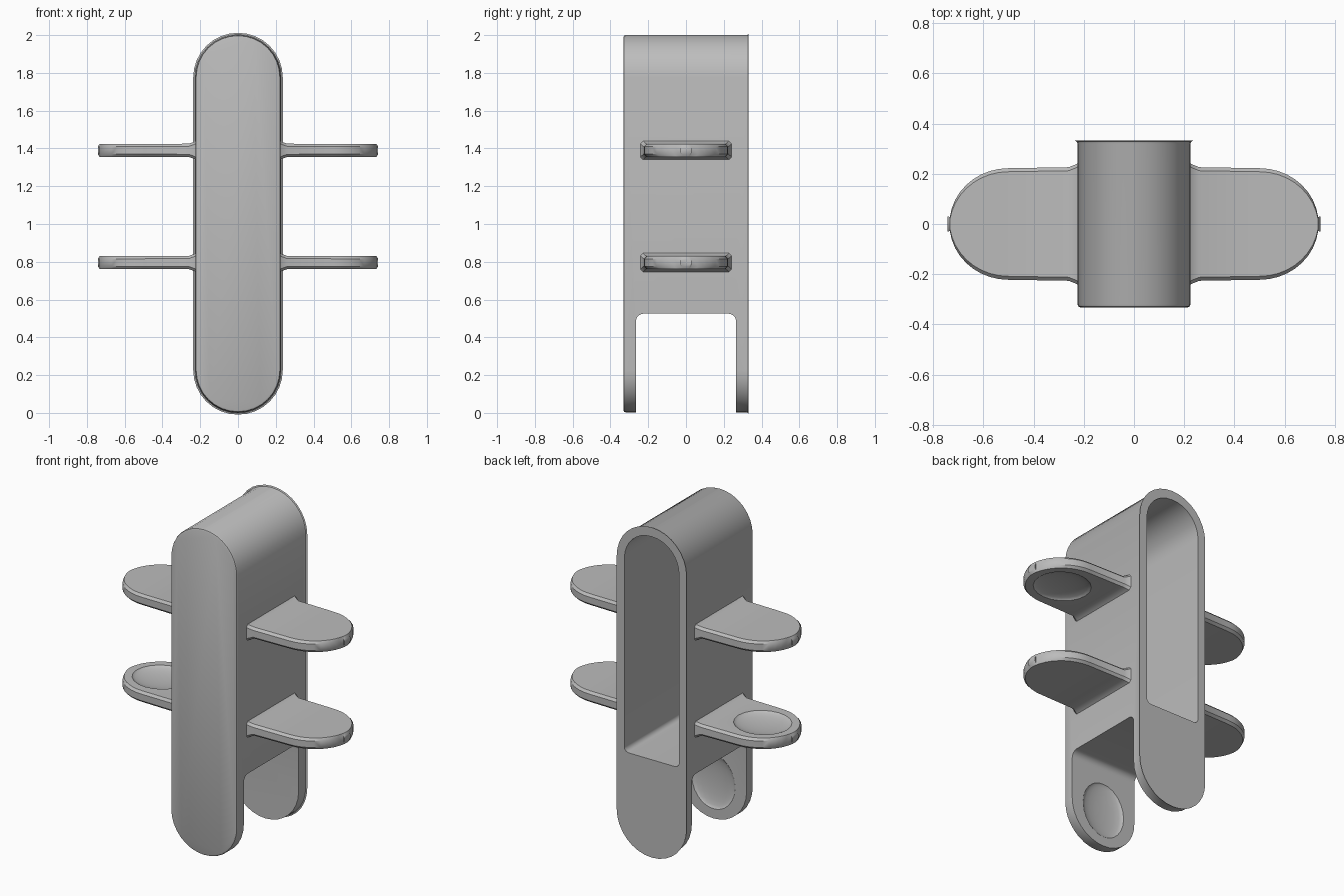
import bpy, bmesh
from math import sin, cos, pi, radians
from mathutils import Matrix

old = bpy.data.objects.get("Cube")
if old:
    bpy.data.objects.remove(old, do_unlink=True)

grey = bpy.data.materials.new("plain grey")
grey.use_nodes = True
colour = (0.5, 0.5, 0.5, 1)
grey.diffuse_color = colour
grey.node_tree.nodes["Principled BSDF"].inputs["Base Color"].default_value = colour


def make_object(name, bm):
    bmesh.ops.recalc_face_normals(bm, faces=bm.faces)
    mesh = bpy.data.meshes.new(name)
    bm.to_mesh(mesh)
    bm.free()
    mesh.materials.append(grey)
    obj = bpy.data.objects.new(name, mesh)
    bpy.context.collection.objects.link(obj)
    return obj


def activate(obj):
    bpy.ops.object.select_all(action='DESELECT')
    obj.select_set(True)
    bpy.context.view_layer.objects.active = obj


def rounded_outline(half, low, high, r_low, r_high, steps=8):
    """Upright rounded rectangle, counter-clockwise from the upper right corner."""
    corners = [(1, high, r_high, 0), (-1, high, r_high, 1),
               (-1, low, r_low, 2), (1, low, r_low, 3)]
    points = []
    for side, z, r, quarter in corners:
        cz = z - r if z == high else z + r
        for i in range(steps + 1):
            a = (quarter + i / steps) * pi / 2
            points.append((side * (half - r) + r * cos(a), cz + r * sin(a)))
    return points


def prism(name, points, start, end, along_x=False, bevel=0):
    bm = bmesh.new()
    place = (lambda u, z, d: (d, u, z)) if along_x else (lambda u, z, d: (u, d, z))
    rings = [[bm.verts.new(place(u, z, d)) for u, z in points] for d in (start, end)]
    caps = [bm.faces.new(ring) for ring in rings]
    bmesh.ops.bridge_loops(bm, edges=[e for f in caps for e in f.edges])
    bmesh.ops.remove_doubles(bm, verts=bm.verts, dist=0.0005)
    if bevel:
        rim = [e for e in bm.edges if abs(e.verts[0].co.y - e.verts[1].co.y) < 0.001]
        bmesh.ops.bevel(bm, geom=rim, offset=bevel, segments=2, profile=0.5,
                        affect='EDGES')
    return make_object(name, bm)


def dish(centre, size):
    """Flattened ball that cuts a shallow hollow."""
    bm = bmesh.new()
    matrix = Matrix.Translation(centre) @ Matrix.Diagonal((*size, 1))
    bmesh.ops.create_uvsphere(bm, u_segments=20, v_segments=12, radius=1, matrix=matrix)
    return make_object("dish_cutter", bm)


def cut(obj, cutter):
    cutter.hide_render = True
    mod = obj.modifiers.new("cut", 'BOOLEAN')
    mod.operation = 'DIFFERENCE'
    mod.solver = 'EXACT'
    mod.object = cutter
    activate(obj)
    bpy.ops.object.modifier_apply(modifier=mod.name)
    bpy.data.objects.remove(cutter, do_unlink=True)


def fin(name, side, z):
    """Loft of chamfered sections: flared root, flat blade, round tip."""
    stations = [(0.21, 0.25, 0.06), (0.23, 0.238, 0.046), (0.26, 0.226, 0.035)]
    for i in range(10):
        a = radians(i * 9.2)
        stations.append((0.5 + 0.235 * sin(a), 0.222 * cos(a), 0.034))
    stations.append((0.742, 0.03, 0.02))
    bm = bmesh.new()
    rings = []
    for x, w, t in stations:
        c = min(0.014, w * 0.4)
        section = [(w, t - c), (w - c, t), (c - w, t), (-w, t - c),
                   (-w, c - t), (c - w, -t), (w - c, -t), (w, c - t)]
        rings.append([bm.verts.new((side * x, y, z + h)) for y, h in section])
    for a, b in zip(rings, rings[1:]):
        for i in range(len(a)):
            j = (i + 1) % len(a)
            bm.faces.new((a[i], a[j], b[j], b[i]))
    bm.faces.new(rings[0])
    bm.faces.new(rings[-1])
    return make_object(name, bm)


# Round-ended body, hollow from the back, with a slot between two bottom lugs
body = prism("body", rounded_outline(0.225, 0.003, 2.0, 0.224, 0.224),
             -0.332, 0.332, bevel=0.012)
cut(body, prism("cavity_cutter", rounded_outline(0.185, 0.59, 1.955, 0.03, 0.18),
                -0.27, 0.5))
cut(body, prism("slot_cutter", rounded_outline(0.265, -0.4, 0.525, 0.04, 0.04),
                -0.5, 0.5, along_x=True))
# Hollow on the inner face of the front lug
cut(body, dish((0, -0.262, 0.23), (0.15, 0.025, 0.17)))

# Two pairs of side fins
fins = {}
for level, z in (("lower", 0.796), ("upper", 1.39)):
    for word, side in (("left", 1), ("right", -1)):
        fins[level, word] = fin(f"{level}_{word}_fin", side, z)

# Shallow hollows on some fins
cut(fins["lower", "right"], dish((-0.52, 0, 0.836), (0.17, 0.16, 0.03)))
cut(fins["upper", "left"], dish((0.52, 0, 1.35), (0.17, 0.16, 0.03)))

# Smooth curves with sharp rims
for obj in [body, *fins.values()]:
    activate(obj)
    bpy.ops.object.shade_smooth_by_angle(angle=radians(35))
